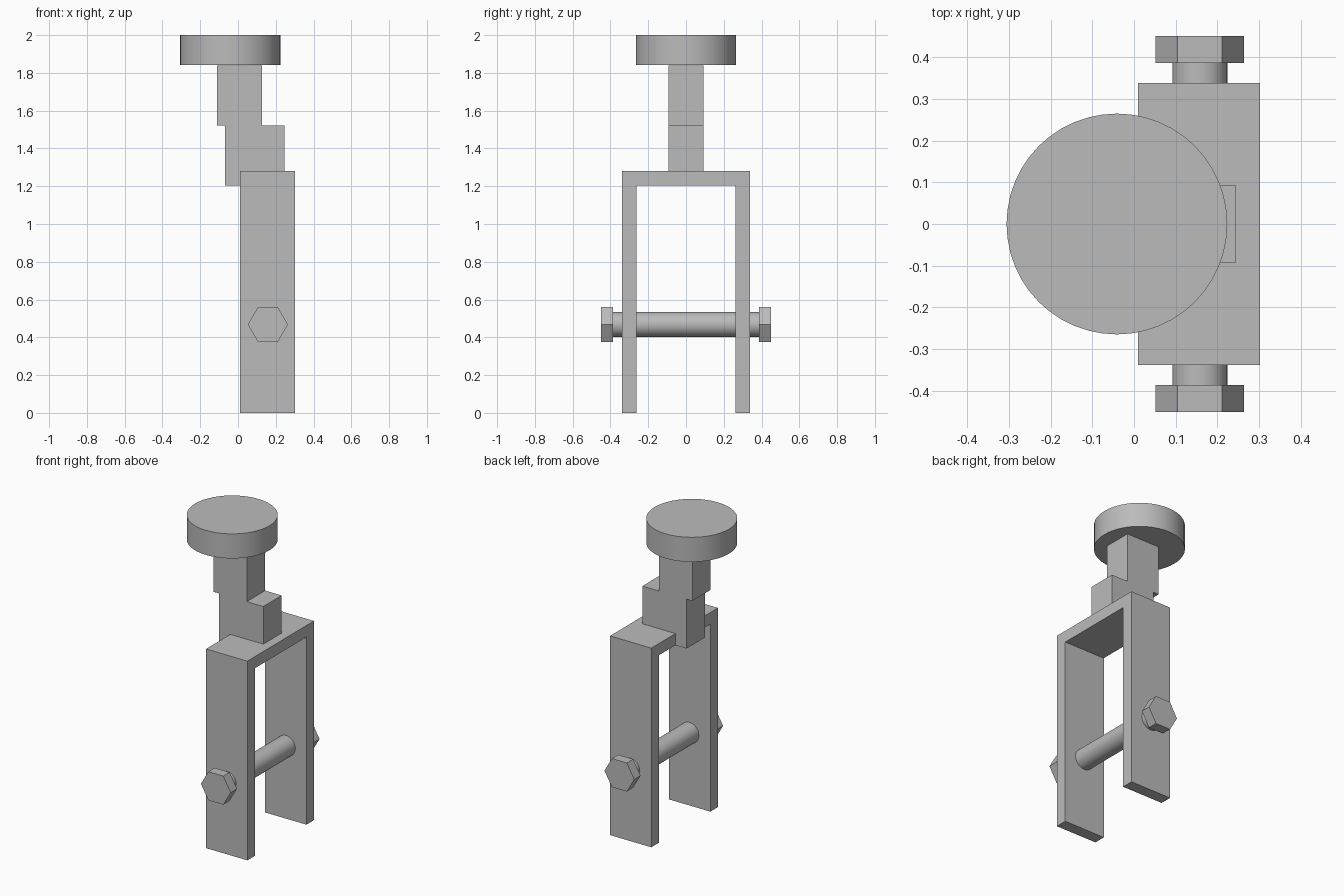
import bpy
import bmesh
import math
from mathutils import Matrix

cube = bpy.data.objects.get("Cube")
if cube:
    bpy.data.objects.remove(cube, do_unlink=True)

# One plain grey for everything
GREY = (0.5, 0.5, 0.5, 1.0)
grey = bpy.data.materials.new("plain grey")
grey.use_nodes = True
grey.diffuse_color = GREY
grey.node_tree.nodes["Principled BSDF"].inputs["Base Color"].default_value = GREY


def add_object(name, bm, smooth=False):
    bmesh.ops.recalc_face_normals(bm, faces=bm.faces)
    mesh = bpy.data.meshes.new(name)
    bm.to_mesh(mesh)
    bm.free()
    mesh.materials.append(grey)
    obj = bpy.data.objects.new(name, mesh)
    bpy.context.collection.objects.link(obj)
    if smooth:
        bpy.ops.object.select_all(action="DESELECT")
        obj.select_set(True)
        bpy.context.view_layer.objects.active = obj
        bpy.ops.object.shade_smooth_by_angle(angle=math.radians(30))
    return obj


def extrude_profile(name, points, offset):
    """Closed outline of 3D points pushed along an offset."""
    bm = bmesh.new()
    face = bm.faces.new([bm.verts.new(p) for p in points])
    result = bmesh.ops.extrude_face_region(bm, geom=[face], use_keep_orig=True)
    moved = [v for v in result["geom"] if isinstance(v, bmesh.types.BMVert)]
    bmesh.ops.translate(bm, verts=moved, vec=offset)
    return add_object(name, bm)


def prism(name, centre, radius, depth, sides, along_y=False):
    bm = bmesh.new()
    matrix = Matrix.Translation(centre)
    if along_y:
        matrix = matrix @ Matrix.Rotation(math.pi / 2, 4, "X")
    bmesh.ops.create_cone(bm, cap_ends=True, segments=sides, radius1=radius,
                          radius2=radius, depth=depth, matrix=matrix)
    # Put a corner of a six-sided head on the x axis
    if sides == 6:
        bmesh.ops.rotate(bm, verts=bm.verts, cent=centre,
                         matrix=Matrix.Rotation(math.pi / 6, 3, "Y"))
    return add_object(name, bm, smooth=sides > 6)


# Fork: upside-down U bracket
left_x, right_x = 0.01, 0.303
outer, inner, top, under = 0.338, 0.262, 1.28, 1.205
outline = [(-outer, 0), (-outer, top), (outer, top), (outer, 0),
           (inner, 0), (inner, under), (-inner, under), (-inner, 0)]
extrude_profile("fork", [(left_x, y, z) for y, z in outline],
                (right_x - left_x, 0, 0))

# Stepped post hooked over the edge of the fork
half = 0.093
steps = [(-0.11, 1.84), (-0.11, 1.522), (-0.07, 1.522), (-0.07, under),
         (left_x, under), (left_x, top), (0.245, top), (0.245, 1.522),
         (0.128, 1.522), (0.128, 1.84)]
extrude_profile("stepped_post", [(x, -half, z) for x, z in steps],
                (0, 2 * half, 0))

# Round cap
prism("round_cap", (-0.041, 0, 1.921), 0.265, 0.158, 48)

# Axle with a hexagonal head at each end
axle_x, axle_z = 0.158, 0.468
prism("axle", (axle_x, 0, axle_z), 0.066, 0.78, 48, along_y=True)
for name, side in (("front_bolt_head", -1), ("back_bolt_head", 1)):
    prism(name, (axle_x, side * 0.419, axle_z), 0.106, 0.064, 6, along_y=True)
